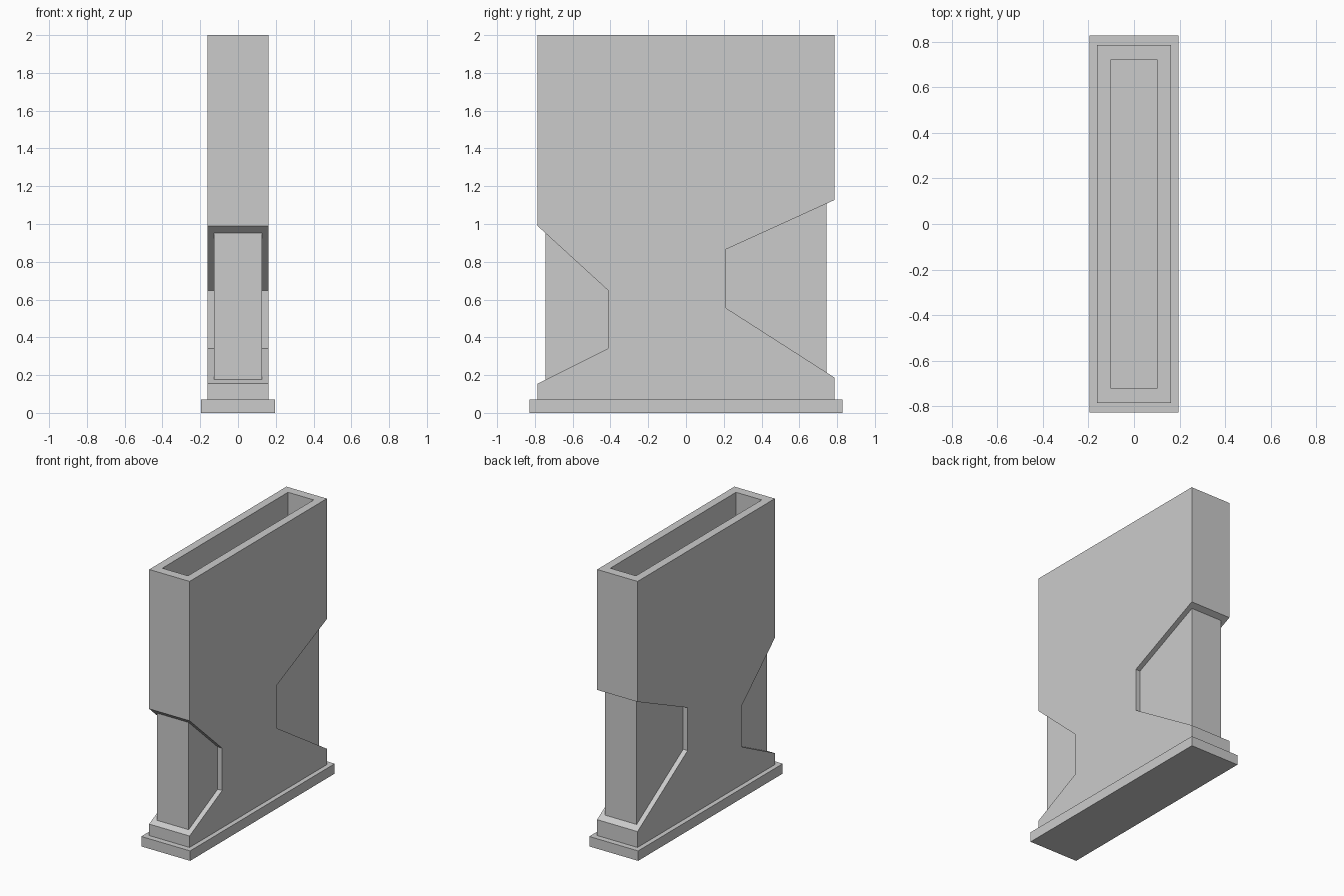
import bpy, bmesh

if "Cube" in bpy.data.objects:
    bpy.data.objects.remove(bpy.data.objects["Cube"])


def box(name, hx, hy, z0, z1):
    return prism(name, [(-hy, z0), (hy, z0), (hy, z1), (-hy, z1)], hx)


def prism(name, profile, hx):
    """Extrude a (y, z) profile from -hx to hx."""
    bm = bmesh.new()
    face = bm.faces.new([bm.verts.new((-hx, y, z)) for y, z in profile])
    ext = bmesh.ops.extrude_face_region(bm, geom=[face])
    verts = [g for g in ext["geom"] if isinstance(g, bmesh.types.BMVert)]
    bmesh.ops.translate(bm, verts=verts, vec=(2 * hx, 0, 0))
    bmesh.ops.recalc_face_normals(bm, faces=bm.faces[:])
    mesh = bpy.data.meshes.new(name)
    bm.to_mesh(mesh)
    bm.free()
    obj = bpy.data.objects.new(name, mesh)
    bpy.context.collection.objects.link(obj)
    return obj


def combine(target, tool, operation):
    """Apply a boolean and remove the helper object."""
    tool.hide_render = True
    mod = target.modifiers.new("boolean", 'BOOLEAN')
    mod.operation = operation
    mod.solver = 'EXACT'
    mod.object = tool
    bpy.context.view_layer.objects.active = target
    bpy.ops.object.modifier_apply(modifier=mod.name)
    bpy.data.objects.remove(tool)


# Flat base plate
box("base_plate", 0.196, 0.828, 0.0, 0.072)

# Outer casing with an angled grip notch at each end
hy = 0.786
casing = prism("casing", [
    (-hy, 2.0), (-hy, 0.99), (-0.412, 0.648), (-0.412, 0.342), (-hy, 0.155),
    (-hy, 0.072), (hy, 0.072), (hy, 0.187), (0.212, 0.555), (0.212, 0.866),
    (hy, 1.127), (hy, 2.0)], 0.162)

# Recessed inner body, visible in the notches
combine(casing, box("inner_body", 0.126, 0.745, 0.1, 1.5), 'UNION')

# Open cavity down to the base plate
combine(casing, box("cavity", 0.103, 0.72, 0.0, 2.2), 'DIFFERENCE')
